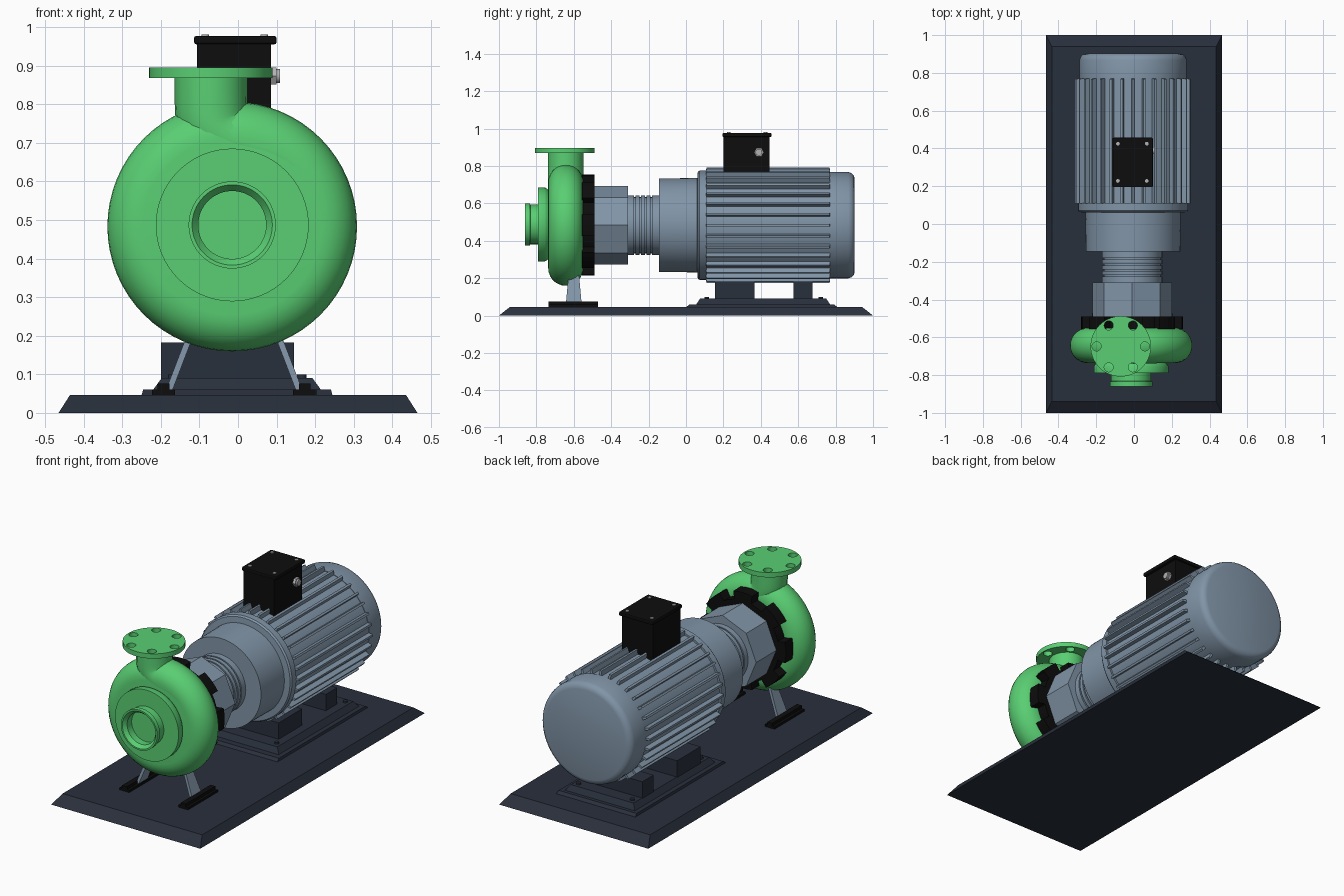
import bpy, bmesh
from math import sin, cos, pi, radians
from mathutils import Matrix, Vector

if "Cube" in bpy.data.objects:
    bpy.data.objects.remove(bpy.data.objects["Cube"])

CX, CZ = -0.01, 0.483          # shared shaft axis


def material(name, rgb):
    m = bpy.data.materials.new(name)
    m.diffuse_color = (*rgb, 1)
    m.use_nodes = True
    m.node_tree.nodes["Principled BSDF"].inputs["Base Color"].default_value = m.diffuse_color
    return m


GREEN = material("green paint", (0.10, 0.62, 0.17))
STEEL = material("blue grey paint", (0.22, 0.30, 0.39))
NAVY = material("dark navy paint", (0.022, 0.029, 0.045))
BLACK = material("black", (0.004, 0.004, 0.004))
SILVER = material("bare metal", (0.45, 0.45, 0.45))


def finish(name, bm, mat, smooth=None):
    bmesh.ops.remove_doubles(bm, verts=bm.verts, dist=1e-5)
    bmesh.ops.recalc_face_normals(bm, faces=bm.faces)
    me = bpy.data.meshes.new(name)
    bm.to_mesh(me)
    bm.free()
    ob = bpy.data.objects.new(name, me)
    bpy.context.collection.objects.link(ob)
    if mat:
        me.materials.append(mat)
    if smooth:
        smooth_shade(ob, smooth)
    return ob


def smooth_shade(ob, angle):
    bpy.ops.object.select_all(action='DESELECT')
    ob.select_set(True)
    bpy.context.view_layer.objects.active = ob
    bpy.ops.object.shade_smooth_by_angle(angle=radians(angle))


def lathe(name, prof, mat, n=64, cx=CX, cz=CZ, smooth=35):
    """Revolve (radius, y) points about the shaft axis."""
    bm = bmesh.new()
    rings = [[bm.verts.new((cx + r * sin(2 * pi * i / n), y, cz + r * cos(2 * pi * i / n)))
              for i in range(n)] if r > 0 else [bm.verts.new((cx, y, cz))] for r, y in prof]
    for a, b in zip(rings, rings[1:]):
        for i in range(n):
            j = (i + 1) % n
            loop = [a[i % len(a)], a[j % len(a)], b[j % len(b)], b[i % len(b)]]
            bm.faces.new(list(dict.fromkeys(loop)))
    return finish(name, bm, mat, smooth)


def add_box(bm, x, y, z, taper=(0, 0), mtx=None):
    """Box from ranges, with the top optionally pulled in."""
    tx, ty = taper
    lo = [(x[0], y[0]), (x[1], y[0]), (x[1], y[1]), (x[0], y[1])]
    hi = [(x[0] + tx, y[0] + ty), (x[1] - tx, y[0] + ty), (x[1] - tx, y[1] - ty), (x[0] + tx, y[1] - ty)]
    pts = [Vector((*p, z[0])) for p in lo] + [Vector((*p, z[1])) for p in hi]
    v = [bm.verts.new(mtx @ p if mtx else p) for p in pts]
    for f in ((3, 2, 1, 0), (4, 5, 6, 7), (0, 1, 5, 4), (1, 2, 6, 5), (2, 3, 7, 6), (3, 0, 4, 7)):
        bm.faces.new([v[i] for i in f])


def box(name, x, y, z, mat, taper=(0, 0), bevel=0):
    bm = bmesh.new()
    add_box(bm, x, y, z, taper)
    if bevel:
        bmesh.ops.bevel(bm, geom=bm.edges[:], offset=bevel, segments=2, affect='EDGES', profile=0.5)
    return finish(name, bm, mat)


def cylinders(name, centres, r, depth, mat, axis='Z', n=20):
    bm = bmesh.new()
    rot = Matrix.Rotation(pi / 2, 4, 'Y') if axis == 'X' else Matrix()
    for c in centres:
        bmesh.ops.create_cone(bm, cap_ends=True, segments=n, radius1=r, radius2=r, depth=depth,
                              matrix=Matrix.Translation(c) @ rot)
    return finish(name, bm, mat, 35)


# Base plate and motor plinth
box("base_plate", (-0.465, 0.465), (-1, 1), (0, 0.047), NAVY, (0.03, 0.06))
box("plinth_lower", (-0.25, 0.245), (0.0, 0.81), (0.045, 0.06), NAVY, (0.004, 0.02))
box("plinth_upper", (-0.22, 0.215), (0.055, 0.77), (0.06, 0.09), NAVY, (0.022, 0.02))
box("motor_foot_front", (-0.2, 0.145), (0.155, 0.365), (0.088, 0.182), NAVY)
box("motor_foot_rear", (-0.2, 0.145), (0.575, 0.675), (0.088, 0.182), NAVY)
cylinders("plinth_bolts", [(x, y, 0.092) for x in (-0.17, 0.165) for y in (0.11, 0.72)],
          0.012, 0.014, NAVY, n=12)

# Motor: adapter, front flange, body and rounded end cap in one turned shape
lathe("motor_body", [(0, -0.145), (0.25, -0.145), (0.252, 0.06), (0.285, 0.063), (0.292, 0.072),
                     (0.292, 0.11), (0.281, 0.11), (0.281, 0.77), (0.284, 0.77), (0.284, 0.868),
                     (0.278, 0.886), (0.266, 0.897), (0.25, 0.902), (0, 0.902)], STEEL, 72, cx=-0.005)

# Cooling fins around the body
bm = bmesh.new()
for i in range(32):
    m = Matrix.Translation((-0.005, 0, CZ)) @ Matrix.Rotation(2 * pi * i / 32, 4, 'Y')
    add_box(bm, (-0.008, 0.008), (0.105, 0.772), (0.27, 0.308), (0.002, 0.004), m)
finish("cooling_fins", bm, STEEL)

# Grooved shaft neck
prof = [(0, -0.32), (0.16, -0.32)]
for y in (-0.275, -0.245, -0.215, -0.185):
    prof += [(0.16, y - 0.004), (0.15, y - 0.004), (0.15, y + 0.004), (0.16, y + 0.004)]
lathe("shaft_neck", prof + [(0.16, -0.14), (0, -0.14)], STEEL, 48)

# Eight sided coupling housing
lathe("coupling_housing", [(0, -0.5), (0.21, -0.5), (0.21, -0.31), (0, -0.31)], STEEL, 8, smooth=None)

# Toothed clamp ring
bm = bmesh.new()
ring = []
for t in range(8):
    for r, a0, a1 in ((0.27, -12.5, 12.5), (0.225, 13.5, 31.5)):
        for k in range(5):
            a = radians(45 * t + a0 + (a1 - a0) * k / 4)
            ring.append(bm.verts.new((CX + r * sin(a), -0.555, CZ + r * cos(a))))
face = bm.faces.new(ring)
ext = bmesh.ops.extrude_face_region(bm, geom=[face])
bmesh.ops.translate(bm, vec=(0, 0.065, 0),
                    verts=[g for g in ext["geom"] if isinstance(g, bmesh.types.BMVert)])
finish("clamp_ring", bm, BLACK)

# Volute casing: rounded rim around a flat centre
PX, PY, TR = -0.015, -0.643, 0.0935
rim = [(0.23 + TR * sin(a), PY - TR * cos(a)) for a in (pi * k / 14 for k in range(15))]
lathe("volute_casing", [(0, PY - TR)] + rim + [(0, PY + TR)], GREEN, 64, cx=PX)

# Suction cover and inlet with open bore
lathe("suction_cover", [(0, -0.72), (0.17, -0.72), (0.192, -0.745), (0.198, -0.755), (0.198, -0.79),
                        (0, -0.79)], GREEN, cx=PX, cz=0.487)
lathe("inlet", [(0, -0.78), (0.106, -0.78), (0.106, -0.832), (0.113, -0.835), (0.113, -0.86),
                (0.104, -0.86), (0.088, -0.84), (0.088, -0.80), (0, -0.80)], GREEN, cx=PX, cz=0.487)

# Discharge pipe sweeping out of the volute
cu = bpy.data.curves.new("discharge_pipe", 'CURVE')
cu.dimensions = '3D'
cu.bevel_depth, cu.bevel_resolution, cu.use_fill_caps, cu.resolution_u = 0.0945, 8, True, 8
path = [(-0.07, 0.88, 1), (-0.07, 0.84, 1), (-0.07, 0.79, 1), (-0.065, 0.735, 1), (-0.01, 0.7, 1),
        (0.07, 0.69, 1), (0.14, 0.655, 1), (0.19, 0.59, 0.97), (0.21, 0.52, 0.9)]
sp = cu.splines.new('NURBS')
sp.points.add(len(path) - 1)
for p, (x, z, r) in zip(sp.points, path):
    p.co, p.radius = (x, PY, z, 1), r
sp.order_u, sp.use_endpoint_u = 4, True
pipe = bpy.data.objects.new("discharge_pipe", cu)
bpy.context.collection.objects.link(pipe)
bpy.ops.object.select_all(action='DESELECT')
pipe.select_set(True)
bpy.context.view_layer.objects.active = pipe
bpy.ops.object.convert(target='MESH')
pipe = bpy.context.object
pipe.data.materials.clear()
pipe.data.materials.append(GREEN)
smooth_shade(pipe, 40)

# Discharge flange with six bolt holes
flange = cylinders("discharge_flange", [(-0.07, -0.648, 0.8815)], 0.16, 0.027, GREEN, n=56)
cutter = cylinders("bolt_hole_cutter", [(-0.07 + 0.128 * cos(k * pi / 3), -0.648 + 0.128 * sin(k * pi / 3), 0.88)
                                        for k in range(6)], 0.024, 0.2, None)
cutter.hide_render = True
cutter.hide_set(True)
mod = flange.modifiers.new("bolt_holes", 'BOOLEAN')
mod.object, mod.operation, mod.solver = cutter, 'DIFFERENCE', 'EXACT'

# Splayed pump legs on black foot bars
for side, label in ((-1, "left"), (1, "right")):
    bm = bmesh.new()
    slant = Matrix.Translation((CX + side * 0.168, -0.6, 0.06)) @ Matrix.Rotation(-side * radians(21), 4, 'Y')
    add_box(bm, (-0.008, 0.008), (-0.042, 0.042), (0, 0.19), (0, 0.016), slant)
    finish("pump_leg_" + label, bm, STEEL)
    x = CX + side * 0.183
    box("foot_bar_" + label, (x - 0.03, x + 0.03), (-0.735, -0.47), (0.045, 0.06), BLACK)
    box("foot_rail_" + label, (x - 0.015, x + 0.015), (-0.735, -0.47), (0.058, 0.076), BLACK)

# Terminal box with lid, screws and cable gland
box("terminal_box", (-0.106, 0.085), (0.2, 0.447), (0.75, 0.96), BLACK)
box("terminal_lid", (-0.114, 0.1), (0.195, 0.457), (0.955, 0.977), BLACK, bevel=0.006)
cylinders("lid_screws", [(x, y, 0.975) for x in (-0.085, 0.068) for y in (0.228, 0.425)],
          0.01, 0.012, SILVER, n=12)
cylinders("cable_gland", [(0.09, 0.39, 0.873)], 0.026, 0.02, SILVER, 'X', 6)
cylinders("cable_gland_tip", [(0.097, 0.39, 0.873)], 0.018, 0.024, SILVER, 'X')
